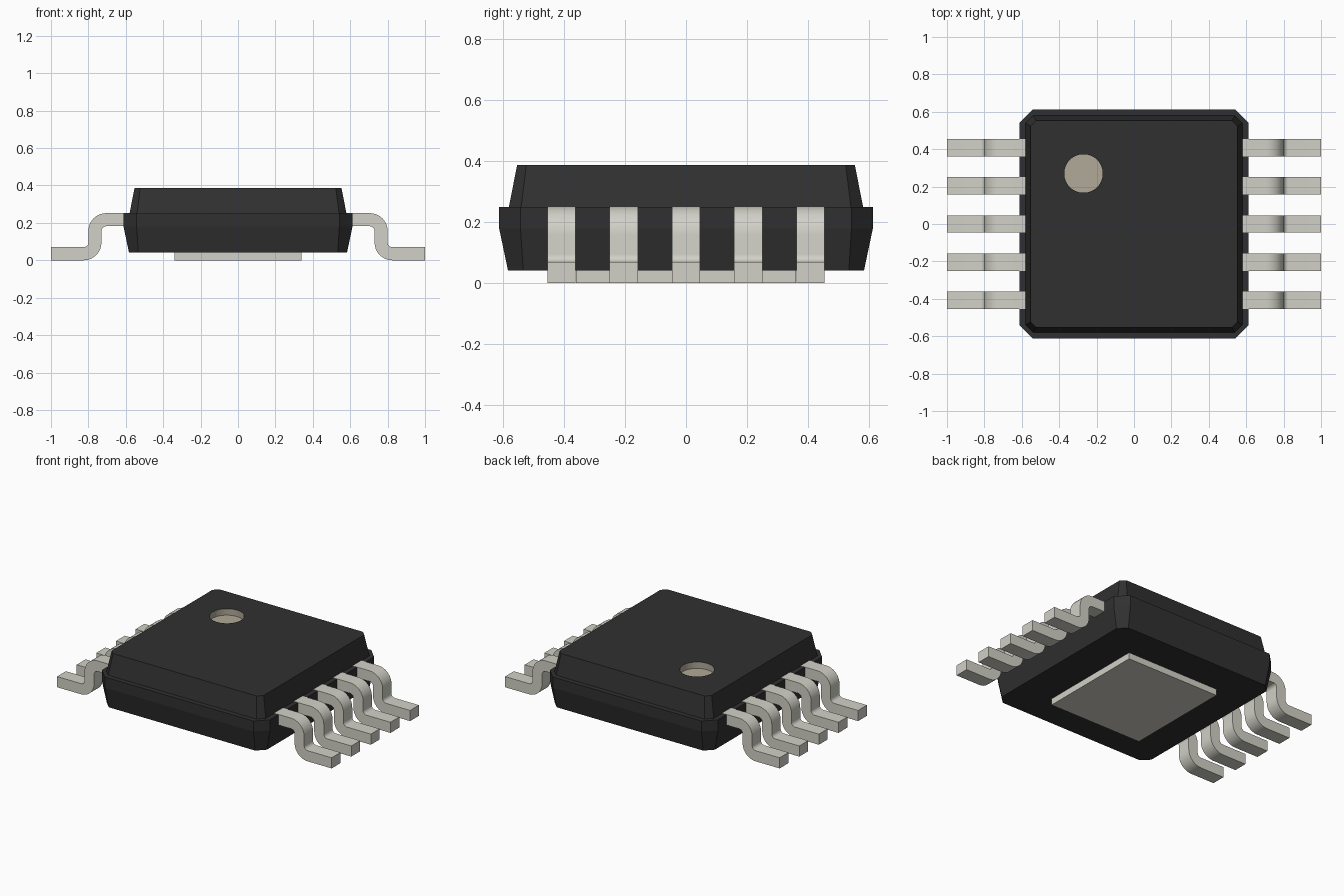
import bpy, bmesh, math

cube = bpy.data.objects.get("Cube")
if cube:
    bpy.data.objects.remove(cube, do_unlink=True)


def material(name, rgb):
    m = bpy.data.materials.new(name)
    m.use_nodes = True
    m.diffuse_color = (*rgb, 1)
    m.node_tree.nodes["Principled BSDF"].inputs["Base Color"].default_value = (*rgb, 1)
    return m


black = material("black plastic", (0.03, 0.03, 0.03))
metal = material("grey metal", (0.645, 0.638, 0.572))
beige = material("beige mark", (0.435, 0.398, 0.316))


def add_object(name, bm, *mats):
    bmesh.ops.recalc_face_normals(bm, faces=bm.faces)
    mesh = bpy.data.meshes.new(name)
    bm.to_mesh(mesh)
    bm.free()
    for m in mats:
        mesh.materials.append(m)
    ob = bpy.data.objects.new(name, mesh)
    bpy.context.collection.objects.link(ob)
    return ob


def select_only(ob):
    bpy.ops.object.select_all(action='DESELECT')
    ob.select_set(True)
    bpy.context.view_layer.objects.active = ob


# Body: stacked octagons (half width, corner cut, height)
layers = [(0.583, 0.05, 0.042), (0.612, 0.07, 0.18), (0.612, 0.07, 0.25),
          (0.58, 0.04, 0.25), (0.553, 0.03, 0.387)]
bm = bmesh.new()
rings = []
for h, c, z in layers:
    k = h - c
    outline = [(h, -k), (h, k), (k, h), (-k, h), (-h, k), (-h, -k), (-k, -h), (k, -h)]
    rings.append([bm.verts.new((x, y, z)) for x, y in outline])
for a, b in zip(rings, rings[1:]):
    for i in range(8):
        j = (i + 1) % 8
        bm.faces.new((a[i], a[j], b[j], b[i]))
bm.faces.new(rings[0][::-1])
bm.faces.new(rings[-1])
body = add_object("body", bm, black, beige)

# Round recess marking the first lead
mark_x, mark_y, mark_r, mark_floor = -0.27, 0.27, 0.103, 0.345
bm = bmesh.new()
bmesh.ops.create_cone(bm, cap_ends=True, segments=48, radius1=mark_r, radius2=mark_r, depth=0.2)
bmesh.ops.translate(bm, verts=bm.verts, vec=(mark_x, mark_y, mark_floor + 0.1))
cutter = add_object("mark_cutter", bm, beige)
cutter.hide_render = True
mod = body.modifiers.new("recess", 'BOOLEAN')
mod.operation = 'DIFFERENCE'
mod.solver = 'EXACT'
mod.object = cutter
select_only(body)
bpy.ops.object.modifier_apply(modifier=mod.name)
bpy.data.objects.remove(cutter, do_unlink=True)

# Colour the recess floor and wall
for f in body.data.polygons:
    c = f.center
    near = math.hypot(c.x - mark_x, c.y - mark_y) < mark_r + 0.01
    f.material_index = 1 if near and mark_floor - 0.01 < c.z < 0.38 else 0

# Metal pad under the body
bm = bmesh.new()
bmesh.ops.create_cube(bm, size=1)
bmesh.ops.scale(bm, verts=bm.verts, vec=(0.68, 0.72, 0.06))
bmesh.ops.translate(bm, verts=bm.verts, vec=(0, 0, 0.03))
add_object("bottom_pad", bm, metal)


# Bent leads: side profile extruded across the lead width
def arc(cx, cz, r, start, end, n=8):
    angles = [math.radians(start + (end - start) * i / n) for i in range(n + 1)]
    return [(cx + r * math.cos(a), cz + r * math.sin(a)) for a in angles]


outer, inner = 0.095, 0.025
profile = ([(0.57, 0.252)] + arc(0.705, 0.157, outer, 90, 0)
           + arc(0.825, 0.095, inner, 180, 270)
           + [(1.0, 0.07), (1.0, 0.0)]
           + arc(0.825, 0.095, outer, 270, 180)
           + arc(0.705, 0.157, inner, 0, 90) + [(0.57, 0.182)])
lead_width, pitch = 0.092, 0.204

for side, sign in (("left", 1), ("right", -1)):
    for i in range(5):
        y0 = (i - 2) * pitch - lead_width / 2
        bm = bmesh.new()
        face = bm.faces.new([bm.verts.new((sign * x, y0, z)) for x, z in profile])
        ext = bmesh.ops.extrude_face_region(bm, geom=[face])
        moved = [v for v in ext["geom"] if isinstance(v, bmesh.types.BMVert)]
        bmesh.ops.translate(bm, verts=moved, vec=(0, lead_width, 0))
        lead = add_object(f"{side}_lead_{i + 1}", bm, metal)
        select_only(lead)
        bpy.ops.object.shade_smooth_by_angle(angle=math.radians(30))
